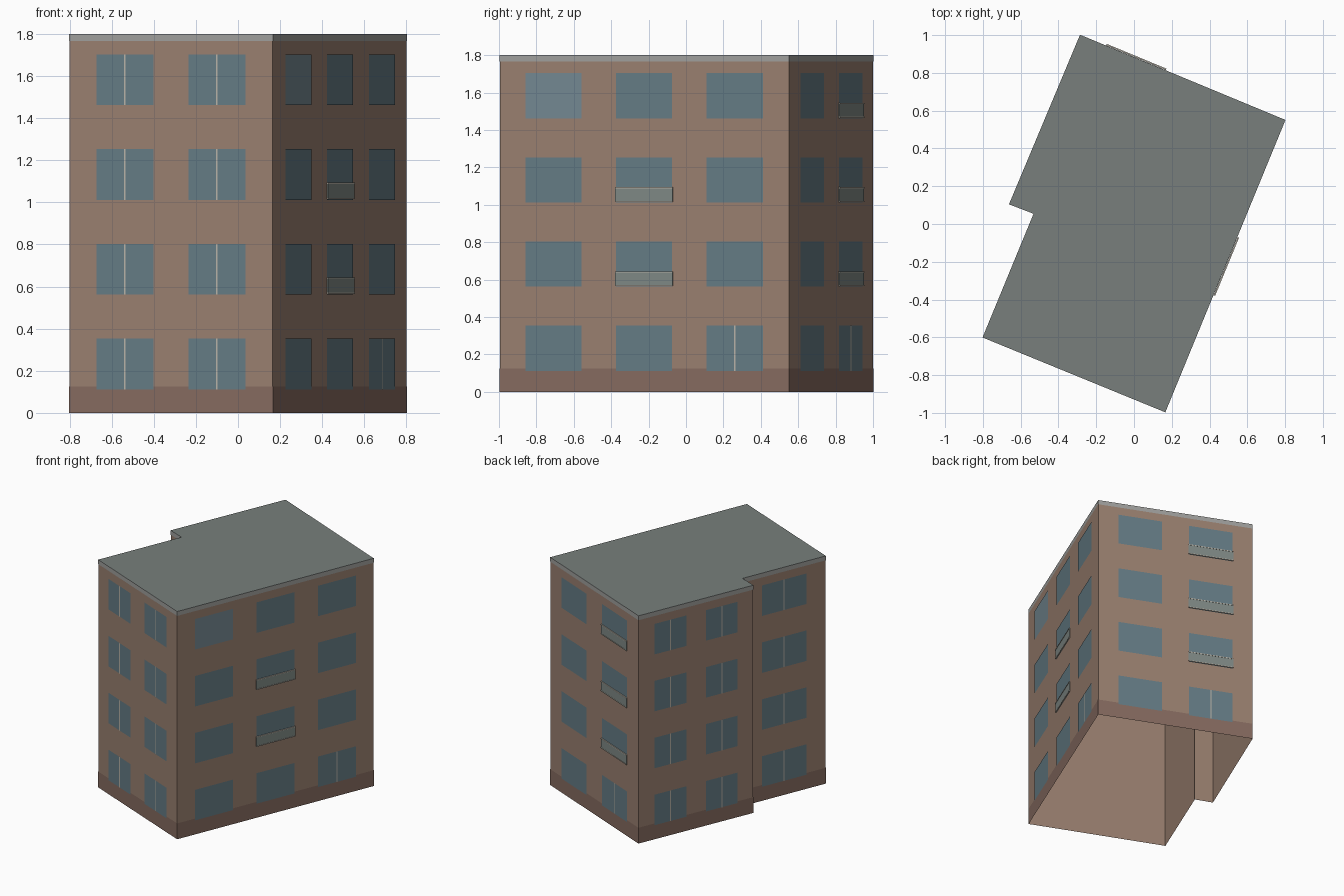
import bpy, bmesh
from mathutils import Vector

if "Cube" in bpy.data.objects:
    bpy.data.objects.remove(bpy.data.objects["Cube"])

# footprint, counter-clockwise from the front left corner
FOOT = [Vector(p) for p in [(-0.80, -0.60), (0.165, -0.995), (0.80, 0.55),
                            (-0.285, 1.0), (-0.66, 0.105), (-0.53, 0.055)]]
HEIGHT, STOREY, SILL, WIN_H = 1.8, 0.45, 0.112, 0.241
MARGIN, WIN_SHARE = 0.05, 0.62


def material(name, hexcol):
    m = bpy.data.materials.new(name)
    rgb = [int(hexcol[i:i + 2], 16) / 255 for i in (0, 2, 4)]
    m.diffuse_color = [((c + 0.055) / 1.055) ** 2.4 for c in rgb] + [1]
    m.use_nodes = True
    m.node_tree.nodes["Principled BSDF"].inputs["Base Color"].default_value = m.diffuse_color
    return m


WALL = material("wall_brown", "9A8070")
PLINTH = material("plinth_brown", "866B60")
ROOF = material("roof_grey", "787F7C")
CAP = material("cap_grey", "A0A09D")
GLASS = material("glass_blue", "657C85")
PALE = material("glass_pale", "748892")
FRAME = material("frame_light", "B8B3A8")
PANEL = material("panel_grey", "7F8985")


def make_object(name, bm, mat):
    mesh = bpy.data.meshes.new(name)
    bm.to_mesh(mesh)
    bm.free()
    mesh.materials.append(mat)
    ob = bpy.data.objects.new(name, mesh)
    bpy.context.collection.objects.link(ob)
    return ob


def edge_normal(i):
    d = (FOOT[(i + 1) % len(FOOT)] - FOOT[i]).normalized()
    return Vector((d.y, -d.x))


def outset(dist):
    pts = []
    for i, p in enumerate(FOOT):
        a, b = edge_normal(i - 1 if i else len(FOOT) - 1), edge_normal(i)
        pts.append(p + (a + b) * dist / (1 + a.dot(b)))
    return pts


def band(name, dist, z0, z1, mat):
    """Open ring of wall faces following the footprint."""
    bm = bmesh.new()
    pts = outset(dist)
    lo = [bm.verts.new((*p, z0)) for p in pts]
    hi = [bm.verts.new((*p, z1)) for p in pts]
    for i in range(len(pts)):
        j = (i + 1) % len(pts)
        bm.faces.new((lo[i], lo[j], hi[j], hi[i]))
    return make_object(name, bm, mat)


def on_wall(bm, side, u0, u1, z0, z1, d0, d1=None):
    """Flat rectangle on a wall at depth d0, or a box from d0 out to d1."""
    a = FOOT[side]
    t = (FOOT[(side + 1) % len(FOOT)] - a).normalized()
    n = edge_normal(side)

    def ring(d):
        return [bm.verts.new((*(a + t * u + n * d), z))
                for u, z in ((u0, z0), (u1, z0), (u1, z1), (u0, z1))]
    back = ring(d0)
    if d1 is None:
        bm.faces.new(back)
        return
    front = ring(d1)
    bm.faces.new(front)
    bm.faces.new(back[::-1])
    for i in range(4):
        j = (i + 1) % 4
        bm.faces.new((back[i], back[j], front[j], front[i]))


# shell, open underneath
band("walls", 0, 0, HEIGHT, WALL)
band("plinth", 0.0015, 0, 0.125, PLINTH)
band("roof_edge", 0.0015, 1.765, HEIGHT, CAP)
bm = bmesh.new()
bm.faces.new([bm.verts.new((*p, HEIGHT)) for p in outset(0.0015)])
make_object("roof", bm, ROOF)

# per wall: name, side, bays, all windows divided, bay with a door, balconies
SIDES = [("front", 0, 2, True, None, ()),
         ("right", 1, 3, False, 2, ((1, 1), (1, 2))),
         ("back", 2, 2, False, 1, ((1, 1), (1, 2), (1, 3))),
         ("left_rear", 3, 2, True, None, ()),
         ("left_front", 5, 1, True, None, ())]

for name, side, bays, divided, door, balconies in SIDES:
    length = (FOOT[(side + 1) % len(FOOT)] - FOOT[side]).length
    bay = (length - 2 * MARGIN) / bays
    half = bay * WIN_SHARE / 2
    glass, bars, rails, panels = (bmesh.new() for _ in range(4))
    for b in range(bays):
        c = MARGIN + bay * (b + 0.5)
        for floor in range(4):
            z = SILL + floor * STOREY
            # window pane, one of them paler
            if (name, b, floor) == ("right", 0, 3):
                pale = bmesh.new()
                on_wall(pale, side, c - half, c + half, z, z + WIN_H, 0.003)
                make_object("pale_window", pale, PALE)
            else:
                on_wall(glass, side, c - half, c + half, z, z + WIN_H, 0.003)
            # centre bar
            if divided or (b == door and floor == 0):
                on_wall(bars, side, c - 0.004, c + 0.004, z, z + WIN_H, 0.0045)
            # shallow balcony guard with top and bottom rail
            if (b, floor) in balconies:
                u0, u1 = c - half - 0.004, c + half + 0.004
                on_wall(panels, side, u0, u1, z + 0.006, z + 0.076, 0.003, 0.009)
                for h in (0.003, 0.076):
                    on_wall(rails, side, u0, u1, z + h, z + h + 0.006, 0.003, 0.011)
    for part, mesh, mat in (("windows", glass, GLASS), ("window_bars", bars, FRAME),
                            ("balcony_rails", rails, FRAME),
                            ("balcony_panels", panels, PANEL)):
        if mesh.faces:
            make_object(f"{name}_{part}", mesh, mat)
        else:
            mesh.free()
